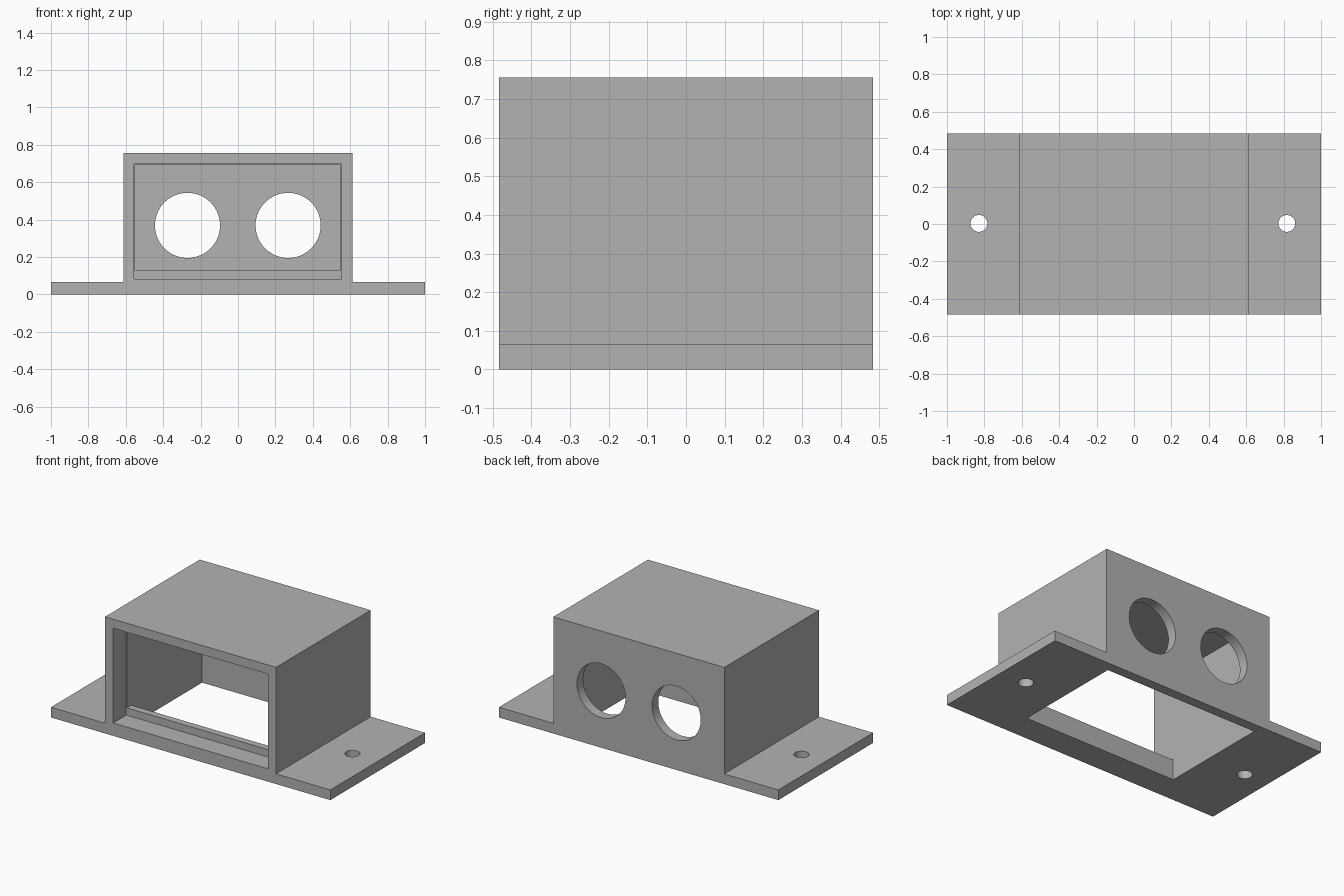
import bpy, bmesh
from math import radians
from mathutils import Matrix, Vector

cube = bpy.data.objects.get("Cube")
if cube:
    bpy.data.objects.remove(cube, do_unlink=True)

DEPTH = 0.484        # half depth of the whole bracket
MID = -0.001         # centre of the box across x


def make_object(name, bm):
    bmesh.ops.recalc_face_normals(bm, faces=bm.faces)
    mesh = bpy.data.meshes.new(name)
    bm.to_mesh(mesh)
    bm.free()
    obj = bpy.data.objects.new(name, mesh)
    bpy.context.collection.objects.link(obj)
    return obj


def prism(name, points, sweep):
    """Extrude a closed outline along a vector."""
    bm = bmesh.new()
    face = bm.faces.new([bm.verts.new(p) for p in points])
    new = bmesh.ops.extrude_face_region(bm, geom=[face])["geom"]
    verts = [v for v in new if isinstance(v, bmesh.types.BMVert)]
    bmesh.ops.translate(bm, verts=verts, vec=Vector(sweep))
    return make_object(name, bm)


def cylinder(name, radius, length, centre, turn=0):
    bm = bmesh.new()
    matrix = Matrix.Translation(centre) @ Matrix.Rotation(radians(turn), 4, "X")
    bmesh.ops.create_cone(bm, cap_ends=True, segments=64, radius1=radius,
                          radius2=radius, depth=length, matrix=matrix)
    return make_object(name, bm)


def cut(target, cutter):
    cutter.hide_render = True
    mod = target.modifiers.new("cut", "BOOLEAN")
    mod.object = cutter
    mod.operation = "DIFFERENCE"
    mod.solver = "EXACT"
    bpy.context.view_layer.objects.active = target
    bpy.ops.object.modifier_apply(modifier=mod.name)
    bpy.data.objects.remove(cutter, do_unlink=True)


# Box with mounting flanges, as one stepped profile
left, right, flange, top = MID + 0.612, MID - 0.612, 0.066, 0.755
outline = [(-1, 0), (1, 0), (1, flange), (left, flange), (left, top),
           (right, top), (right, flange), (-1, flange)]
housing = prism("flanged_housing", [(x, -DEPTH, z) for x, z in outline],
                (0, 2 * DEPTH, 0))

# Shallow recess for the front panel
half = 0.554
recess = [(MID - half, 0.083), (MID + half, 0.083),
          (MID + half, 0.696), (MID - half, 0.696)]
cut(housing, prism("panel_recess", [(x, -0.6, z) for x, z in recess], (0, 0.25, 0)))

# Inner cavity, open underneath behind the front ledge
half = 0.55
cavity = [(-0.4, 0.131), (-0.305, 0.131), (-0.305, -0.1),
          (0.42, -0.1), (0.42, 0.692), (-0.4, 0.692)]
cut(housing, prism("cavity", [(MID - half, y, z) for y, z in cavity],
                   (2 * half, 0, 0)))

# Round ports in the back wall
for side in (-1, 1):
    cut(housing, cylinder("port", 0.174, 0.2, (MID + side * 0.269, 0.47, 0.369), 90))

# Screw holes in the flanges
for x in (-0.829, 0.817):
    cut(housing, cylinder("screw_hole", 0.045, 0.3, (x, 0.003, 0.03)))

# Grey plastic
grey = bpy.data.materials.new("grey_plastic")
grey.use_nodes = True
colour = (0.448, 0.448, 0.448, 1)
grey.diffuse_color = colour
grey.node_tree.nodes["Principled BSDF"].inputs["Base Color"].default_value = colour
housing.data.materials.clear()
housing.data.materials.append(grey)

bpy.ops.object.select_all(action="DESELECT")
housing.select_set(True)
bpy.context.view_layer.objects.active = housing
bpy.ops.object.shade_smooth_by_angle(angle=radians(30))
